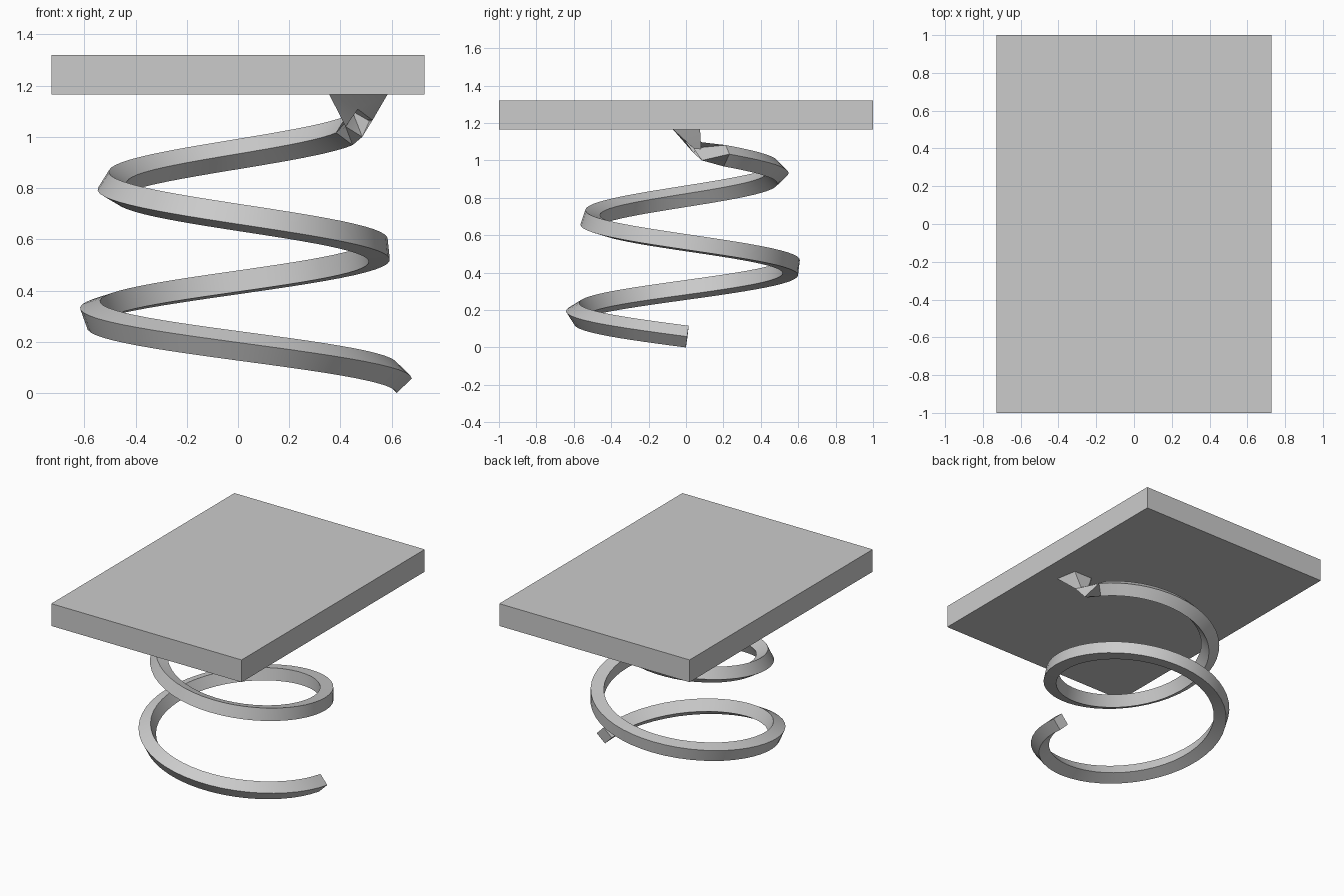
import bpy, bmesh
from math import sin, cos, pi, radians
from mathutils import Vector

if "Cube" in bpy.data.objects:
    bpy.data.objects.remove(bpy.data.objects["Cube"])

TURNS, STEPS = 2, 96
HALF_DIAG = 0.0585


def centre(t):
    # t counts turns; clockwise helix that narrows upward
    a, r = -2 * pi * t, 0.61 - 0.0725 * t
    return Vector((0.01 + r * cos(a), 0.007 + r * sin(a), 0.058 + 0.501 * t))


def ring(t):
    # square section that twists slowly along the helix
    tangent = (centre(t + 0.001) - centre(t - 0.001)).normalized()
    out = Vector((cos(-2 * pi * t), sin(-2 * pi * t), 0))
    out = (out - tangent * out.dot(tangent)).normalized()
    up = out.cross(tangent)
    if up.z < 0:
        up = -up
    twist = radians(51) * t
    return [centre(t) + HALF_DIAG * (out * cos(twist + k * pi / 2) + up * sin(twist + k * pi / 2))
            for k in range(4)]


def finish(bm, name):
    bmesh.ops.recalc_face_normals(bm, faces=bm.faces[:])
    mesh = bpy.data.meshes.new(name)
    bm.to_mesh(mesh)
    bm.free()
    ob = bpy.data.objects.new(name, mesh)
    bpy.context.collection.objects.link(ob)
    return ob


# coil spring, ending in a mitred ring that flares into the plate
bm = bmesh.new()
end = 0.965
rings = [ring(TURNS * end / 2 * i / STEPS * 2 / TURNS * TURNS) for i in range(STEPS + 1)]
rings.append([Vector(p) for p in ((0.525, 0.04, 1.065), (0.468, -0.008, 1.108),
                                  (0.42, 0.04, 1.04), (0.485, 0.085, 1.0))])
loops = [[bm.verts.new(p) for p in r] for r in rings]
bm.faces.new(loops[0])
for a, b in zip(loops, loops[1:]):
    for k in range(4):
        j = (k + 1) % 4
        bm.faces.new((a[k], a[j], b[j], b[k]))

# flared foot: outer, top, inner and bottom corners spread to a four sided pad
pad = [bm.verts.new(p) for p in ((0.585, -0.072, 1.168), (0.355, -0.072, 1.168),
                                 (0.42, 0.075, 1.168), (0.56, 0.075, 1.168))]
last = loops[-1]
for k in range(4):
    j = (k + 1) % 4
    bm.faces.new((last[k], last[j], pad[k]))
    bm.faces.new((last[j], pad[j], pad[k]))
bm.faces.new(pad)
spring = finish(bm, "coil_spring")
bpy.context.view_layer.objects.active = spring
spring.select_set(True)
bpy.ops.object.shade_smooth_by_angle(angle=radians(30))

# flat plate on top
bm = bmesh.new()
bmesh.ops.create_cube(bm, size=1)
bmesh.ops.scale(bm, vec=(1.455, 2, 0.154), verts=bm.verts)
bmesh.ops.translate(bm, vec=(0, 0, 1.243), verts=bm.verts)
finish(bm, "top_plate")
